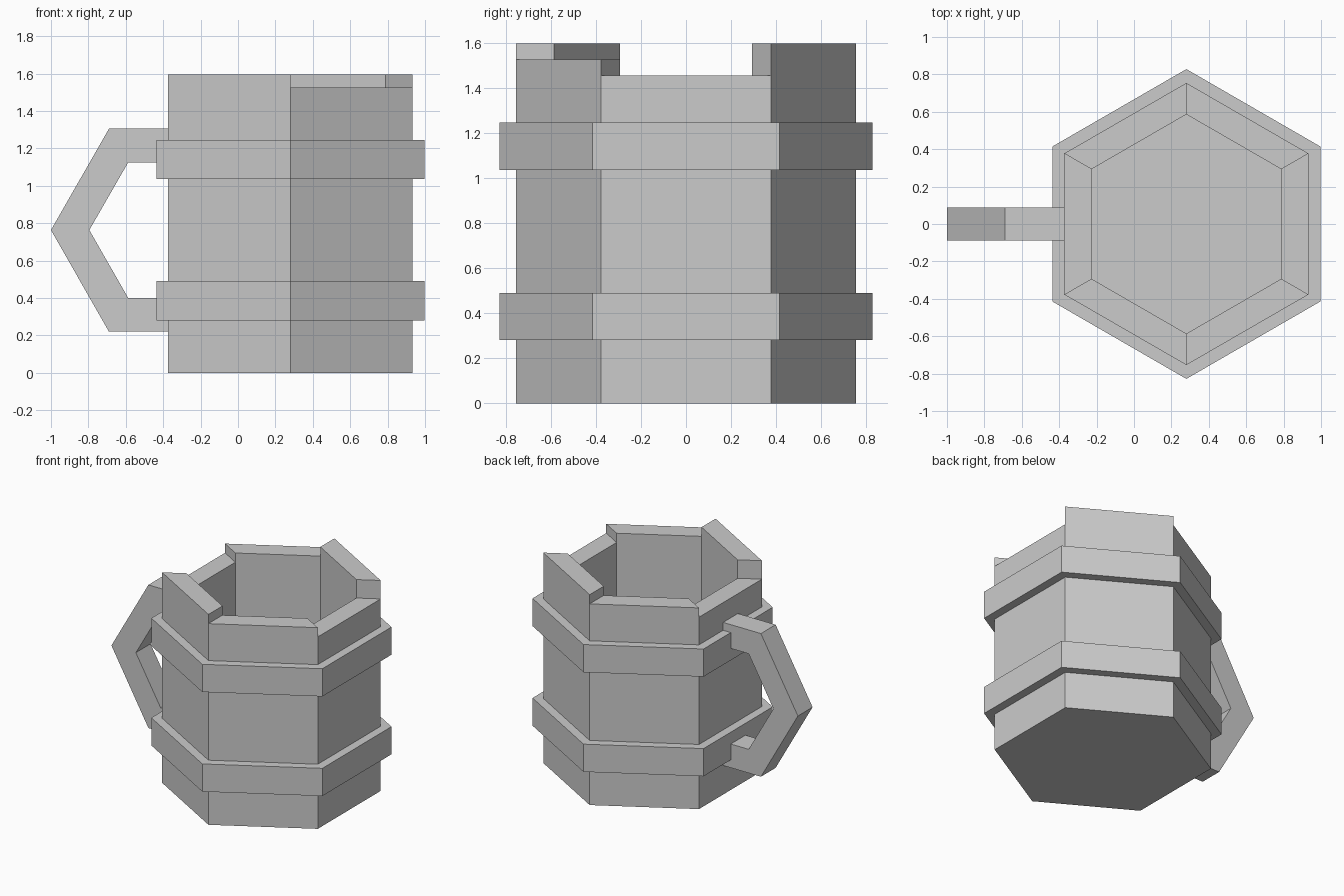
import bpy, bmesh
from math import radians, cos, sin

if "Cube" in bpy.data.objects:
    bpy.data.objects.remove(bpy.data.objects["Cube"])

CX = 0.28                       # centre of the hexagonal body
R_OUT, R_IN, R_BAND = 0.754, 0.586, 0.828
FLOOR = 0.15
TOPS = [1.455, 1.595, 1.525, 1.455, 1.595, 1.525]   # rim height of each side, starting at +x


def corner(r, i, z):
    a = radians(60 * i - 30)
    return (CX + r * cos(a), r * sin(a), z)


def make_object(name, polys):
    bm = bmesh.new()
    for poly in polys:
        bm.faces.new([bm.verts.new(p) for p in poly])
    bmesh.ops.remove_doubles(bm, verts=bm.verts, dist=1e-5)
    bmesh.ops.recalc_face_normals(bm, faces=bm.faces)
    me = bpy.data.meshes.new(name)
    bm.to_mesh(me)
    bm.free()
    ob = bpy.data.objects.new(name, me)
    bpy.context.collection.objects.link(ob)
    return ob


# Mug body: six mitred walls of different heights around a solid floor
polys = [[corner(R_OUT, i, 0) for i in range(6)],
         [corner(R_IN, i, FLOOR) for i in range(6)]]
for i in range(6):
    j, h = (i + 1) % 6, TOPS[i]
    before, after = TOPS[i - 1], TOPS[j]
    for r, z in ((R_OUT, 0), (R_IN, FLOOR)):
        up = sorted({t for t in (h, after) if t <= h})
        down = sorted({t for t in (h, before) if t <= h}, reverse=True)
        polys.append([corner(r, i, z), corner(r, j, z)]
                     + [corner(r, j, t) for t in up]
                     + [corner(r, i, t) for t in down])
    polys.append([corner(R_OUT, i, h), corner(R_OUT, j, h),
                  corner(R_IN, j, h), corner(R_IN, i, h)])
    # step between neighbouring walls
    polys.append([corner(R_OUT, j, h), corner(R_OUT, j, after),
                  corner(R_IN, j, after), corner(R_IN, j, h)])
make_object("mug_body", polys)

# Two hexagonal bands, slightly sunk into the body
for name, z0, z1 in (("lower_band", 0.28, 0.49), ("upper_band", 1.035, 1.245)):
    prof = [(R_OUT - 0.02, z0), (R_BAND, z0), (R_BAND, z1), (R_OUT - 0.02, z1)]
    polys = []
    for i in range(6):
        for k in range(4):
            (ra, za), (rb, zb) = prof[k - 1], prof[k]
            polys.append([corner(ra, i, za), corner(ra, i + 1, za),
                          corner(rb, i + 1, zb), corner(rb, i, zb)])
    make_object(name, polys)

# Angular handle: outer and inner outlines joined into a strip, given width in y
outer = [(-0.36, 1.305), (-0.69, 1.305), (-1.0, 0.763), (-0.69, 0.22), (-0.36, 0.22)]
inner = [(-0.36, 1.125), (-0.587, 1.125), (-0.795, 0.763), (-0.587, 0.4), (-0.36, 0.4)]
W = 0.088
loop = outer + inner[::-1]
polys = []
for y in (-W, W):
    for k in range(4):
        quad = (outer[k], outer[k + 1], inner[k + 1], inner[k])
        polys.append([(x, y, z) for x, z in quad])
for k in range(len(loop)):
    (xa, za), (xb, zb) = loop[k - 1], loop[k]
    polys.append([(xa, -W, za), (xb, -W, zb), (xb, W, zb), (xa, W, za)])
make_object("handle", polys)
